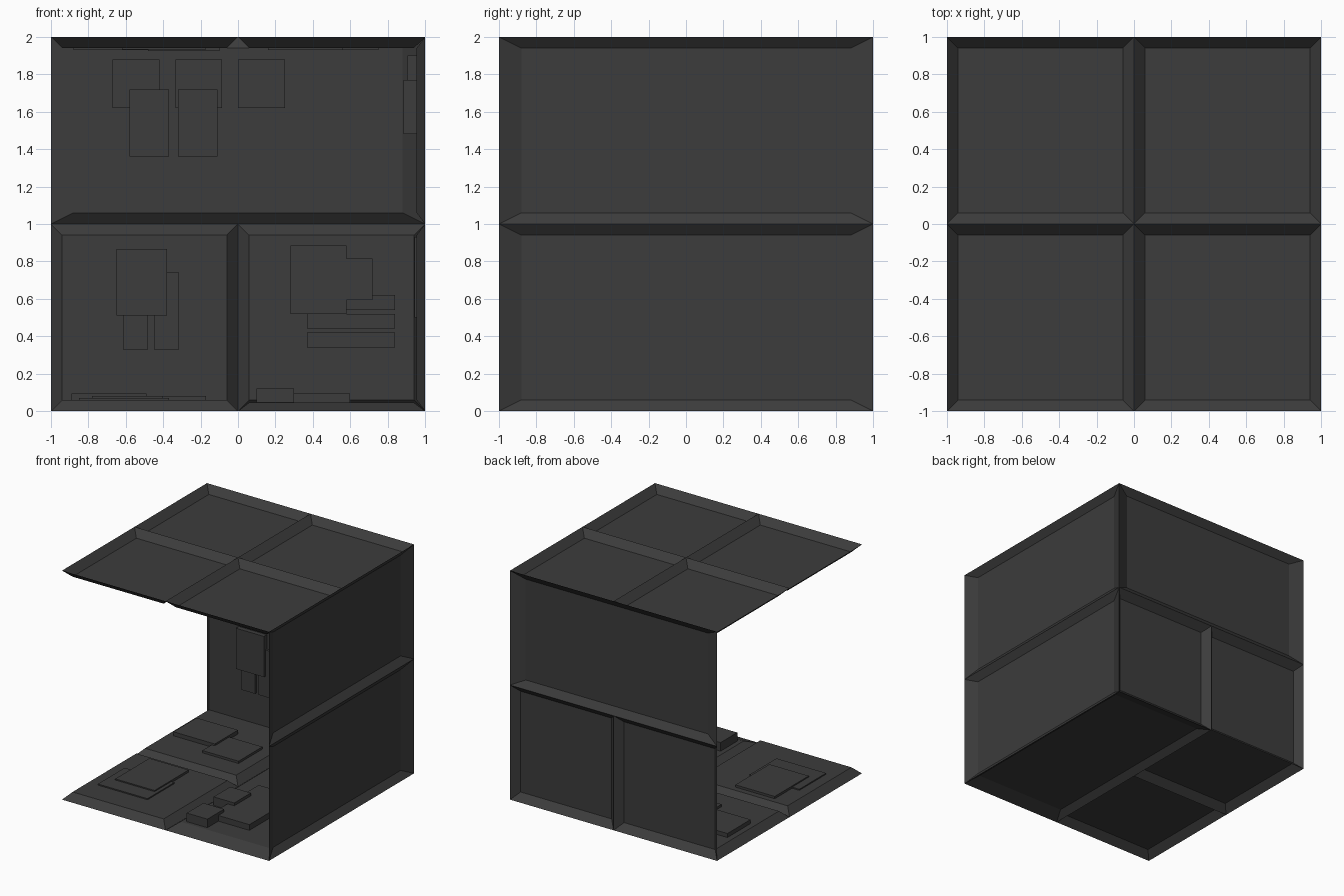
import bpy

if "Cube" in bpy.data.objects:
    bpy.data.objects.remove(bpy.data.objects["Cube"])

mat = bpy.data.materials.new("dark_grey")
mat.diffuse_color = (0.045, 0.045, 0.045, 1)
mat.use_nodes = True
mat.node_tree.nodes["Principled BSDF"].inputs["Base Color"].default_value = mat.diffuse_color

# Each side maps (u, v, height into the room) to x, y, z
SIDES = {
    "floor": lambda u, v, h: (u, v, h),
    "ceiling": lambda u, v, h: (u, v, 2 - h),
    "back_wall": lambda u, v, h: (u, 1 - h, v),
    "right_wall": lambda u, v, h: (1 - h, u, v),
}
FLIPPED = {"ceiling", "right_wall"}


def frustum(name, side, u, v, w, d, h0, h1, bevel=0):
    """Open-backed raised plate; bevel is a share of its width and depth."""
    verts = []
    for h, b in ((h0, 0), (h1, bevel)):
        for i, j in ((b, b), (1 - b, b), (1 - b, 1 - b), (b, 1 - b)):
            verts.append(SIDES[side](u + w * i, v + d * j, h))
    faces = [(i, (i + 1) % 4, (i + 1) % 4 + 4, i + 4) for i in range(4)]
    faces.append((4, 5, 6, 7))
    if side in FLIPPED:
        faces = [f[::-1] for f in faces]
    me = bpy.data.meshes.new(name)
    me.from_pydata(verts, [], faces)
    me.materials.append(mat)
    bpy.context.collection.objects.link(bpy.data.objects.new(name, me))


SQUARE, LONG = .06, .045   # depth of square and long panels


def panel(side, u, v, w=1, d=1):
    depth = SQUARE if w == d else LONG
    frustum(side + "_panel", side, u, v, w, d, 0, depth, .06)


def plate(side, u, v, w, d, thick, base=SQUARE):
    frustum(side + "_plate", side, u, v, w, d, base, base + thick)


# Large bevelled panels
for a in (-1, 0):
    panel("floor", -1, a)
    panel("back_wall", a, 0)
    panel("right_wall", -1, a + 1, w=2)
    for b in (-1, 0):
        panel("ceiling", a, b)
panel("floor", 0, -1, d=2)
panel("back_wall", -1, 1, w=2)

# Lower back wall, left: one big plate over two uprights
plate("back_wall", -.65, .51, .27, .355, .04)
for u in (-.615, -.45):
    plate("back_wall", u, .33, .135, .41, .02)

# Lower back wall, right: two big plates and three slats
plate("back_wall", .28, .52, .30, .365, .04)
plate("back_wall", .40, .595, .32, .22, .038)
for i in range(3):
    plate("back_wall", .37, .34 + .1 * i, .47, .08, .02)

# Upper back wall: three plates behind two taller ones
for i in range(3):
    plate("back_wall", -.67 + .335 * i, 1.62, .25, .26, .02, LONG)
for u in (-.58, -.32):
    plate("back_wall", u, 1.36, .21, .36, .04, LONG)

# Floor plates
plate("floor", -.78, -.58, .38, .47, .02)
plate("floor", -.85, -.72, .48, .37, .01)
plate("floor", -.89, .38, .40, .32, .035)
plate("floor", -.52, .25, .35, .33, .02)
for v in (-.85, -.48):
    plate("floor", .10, v, .20, .23, .075, LONG)
plate("floor", .235, -.70, .365, .65, .05, LONG)

# Ceiling plates
plate("ceiling", -.62, -.75, .45, .40, .006)
plate("ceiling", -.48, -.55, .38, .35, .015)
for u in (-.88, .30):
    plate("ceiling", u, .25, .45, .35, .01)
plate("ceiling", .16, -.70, .40, .35, .01)

# Right wall plates
plate("right_wall", -.5, 1.48, .40, .29, .07, LONG)
plate("right_wall", -.3, 1.50, .50, .40, .05, LONG)
plate("right_wall", -.2, .50, .50, .43, .012, LONG)
